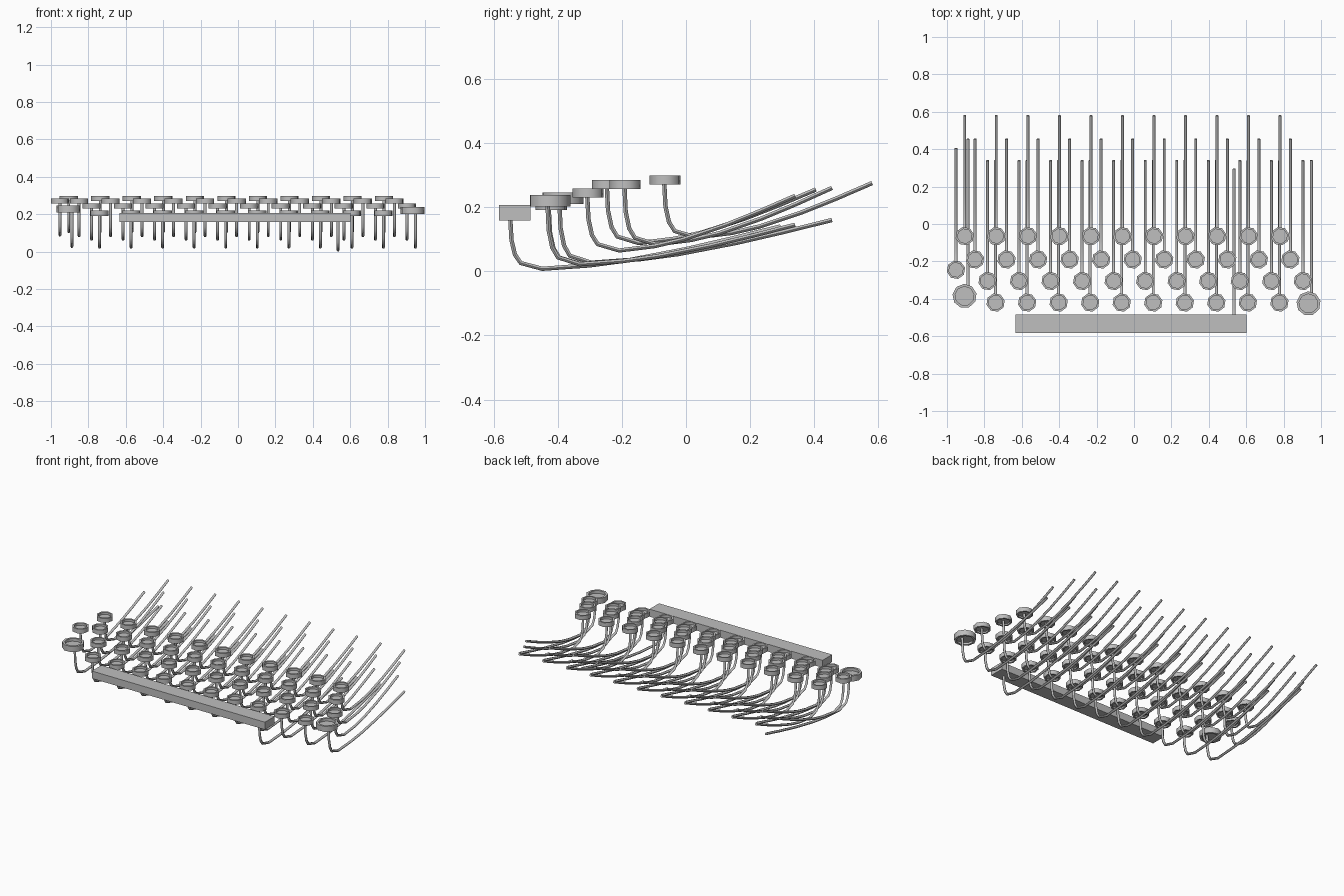
import bpy, bmesh, math

cube = bpy.data.objects.get("Cube")
if cube:
    bpy.data.objects.remove(cube)

grey = bpy.data.materials.new("metal_grey")
grey.use_nodes = True
colour = (0.52, 0.52, 0.52, 1)
grey.diffuse_color = colour
grey.node_tree.nodes["Principled BSDF"].inputs["Base Color"].default_value = colour


def place(name, data, location):
    ob = bpy.data.objects.new(name, data)
    ob.location = location
    bpy.context.collection.objects.link(ob)
    return ob


def cap_mesh(name, radius, height, sides=8):
    """Ring with a recessed plate inside, turned around z."""
    inner = radius * 0.78
    profile = [(inner, 0.5), (inner, 1), (radius, 1), (radius, 0), (inner, 0), (inner, 0.35)]
    bm = bmesh.new()
    rings = []
    for r, z in profile:
        ring = []
        for i in range(sides):
            a = math.tau * (i + 0.3) / sides
            ring.append(bm.verts.new((r * math.cos(a), r * math.sin(a), z * height)))
        rings.append(ring)
    for lower, upper in zip(rings, rings[1:]):
        for i in range(sides):
            j = (i + 1) % sides
            bm.faces.new((lower[i], lower[j], upper[j], upper[i]))
    bm.faces.new(rings[0])
    bm.faces.new(rings[-1])
    bmesh.ops.recalc_face_normals(bm, faces=bm.faces)
    mesh = bpy.data.meshes.new(name)
    bm.to_mesh(mesh)
    bm.free()
    # Round walls shade smoothly, rims stay sharp
    mesh.shade_smooth()
    mesh.set_sharp_from_angle(angle=math.radians(60))
    mesh.materials.append(grey)
    return mesh


def arm_mesh(name, y, top, low, tip_y, tip_z):
    """Rod dropping from the cap, bending, then rising gently to the tip."""
    drop, bottom = top - low, y + 0.1
    run, rise = tip_y - bottom, tip_z - low
    path = [(y + dy, low + drop * f) for dy, f in
            ((0, 1), (0.004, 0.55), (0.015, 0.27), (0.033, 0.11), (0.1, 0))]
    path += [(bottom + run * t, low + rise * f) for t, f in
             ((0.2, 0.08), (0.36, 0.2), (0.6, 0.46), (0.8, 0.72), (1, 1))]
    curve = bpy.data.curves.new(name, "CURVE")
    curve.dimensions = "3D"
    curve.bevel_depth = 0.0078
    curve.bevel_resolution = 1
    curve.use_fill_caps = True
    spline = curve.splines.new("POLY")
    spline.points.add(len(path) - 1)
    for point, (py, pz) in zip(spline.points, path):
        point.co = (0, py, pz, 1)
    # Turn the rod into a mesh that a whole row can share
    temp = bpy.data.objects.new(name, curve)
    bpy.context.collection.objects.link(temp)
    bpy.context.view_layer.update()
    mesh = bpy.data.meshes.new_from_object(temp.evaluated_get(bpy.context.evaluated_depsgraph_get()))
    bpy.data.objects.remove(temp)
    mesh.materials.clear()
    mesh.materials.append(grey)
    mesh.shade_smooth()
    mesh.set_sharp_from_angle(angle=math.radians(60))
    return mesh


small_cap = cap_mesh("small_cap", 0.05, 0.028)
large_cap = cap_mesh("large_cap", 0.065, 0.036, 9)

# Four rows of keys: name, first x, count, cap y, arm y, cap base, arm low point, tip y, tip z
PITCH = 0.1686
rows = [
    ("back_row", -0.905, 11, -0.065, -0.068, 0.27, 0.106, 0.58, 0.275),
    ("upper_row", -0.85, 11, -0.19, -0.192, 0.257, 0.084, 0.455, 0.26),
    ("lower_row", -0.783, 11, -0.305, -0.308, 0.23, 0.065, 0.34, 0.235),
    ("front_row", -0.74, 10, -0.42, -0.428, 0.191, 0.023, 0.34, 0.145),
]
for name, x0, count, y, arm_y, base, low, tip_y, tip_z in rows:
    arm = arm_mesh(name + "_arm", arm_y, base + 0.011, low, tip_y, tip_z)
    for i in range(count):
        x = x0 + i * PITCH
        place(name + "_key", small_cap, (x, y, base))
        place(name + "_arm", arm, (x, 0, 0))

# Single keys at the ends: name, cap, cap x, arm x, then as above
singles = [
    ("right_small", small_cap, -0.952, -0.952, -0.245, -0.247, 0.257, 0.088, 0.405, 0.255),
    ("right_large", large_cap, -0.906, -0.888, -0.385, -0.395, 0.21, 0.027, 0.455, 0.16),
    ("left_large", large_cap, 0.933, 0.948, -0.425, -0.432, 0.202, 0.022, 0.34, 0.145),
]
for name, cap, x, arm_x, y, arm_y, base, low, tip_y, tip_z in singles:
    place(name + "_key", cap, (x, y, base))
    place(name + "_arm", arm_mesh(name + "_arm", arm_y, base + 0.014, low, tip_y, tip_z), (arm_x, 0, 0))

# Long bar with its own arm
bpy.ops.mesh.primitive_cube_add(size=1, location=(-0.017, -0.534, 0.183))
bar = bpy.context.object
bar.name = "space_bar"
bar.scale = (1.235, 0.098, 0.048)
bar.data.materials.append(grey)
place("space_bar_arm", arm_mesh("space_bar_arm", -0.548, 0.17, 0.008, 0.295, 0.14), (0.535, 0, 0))
